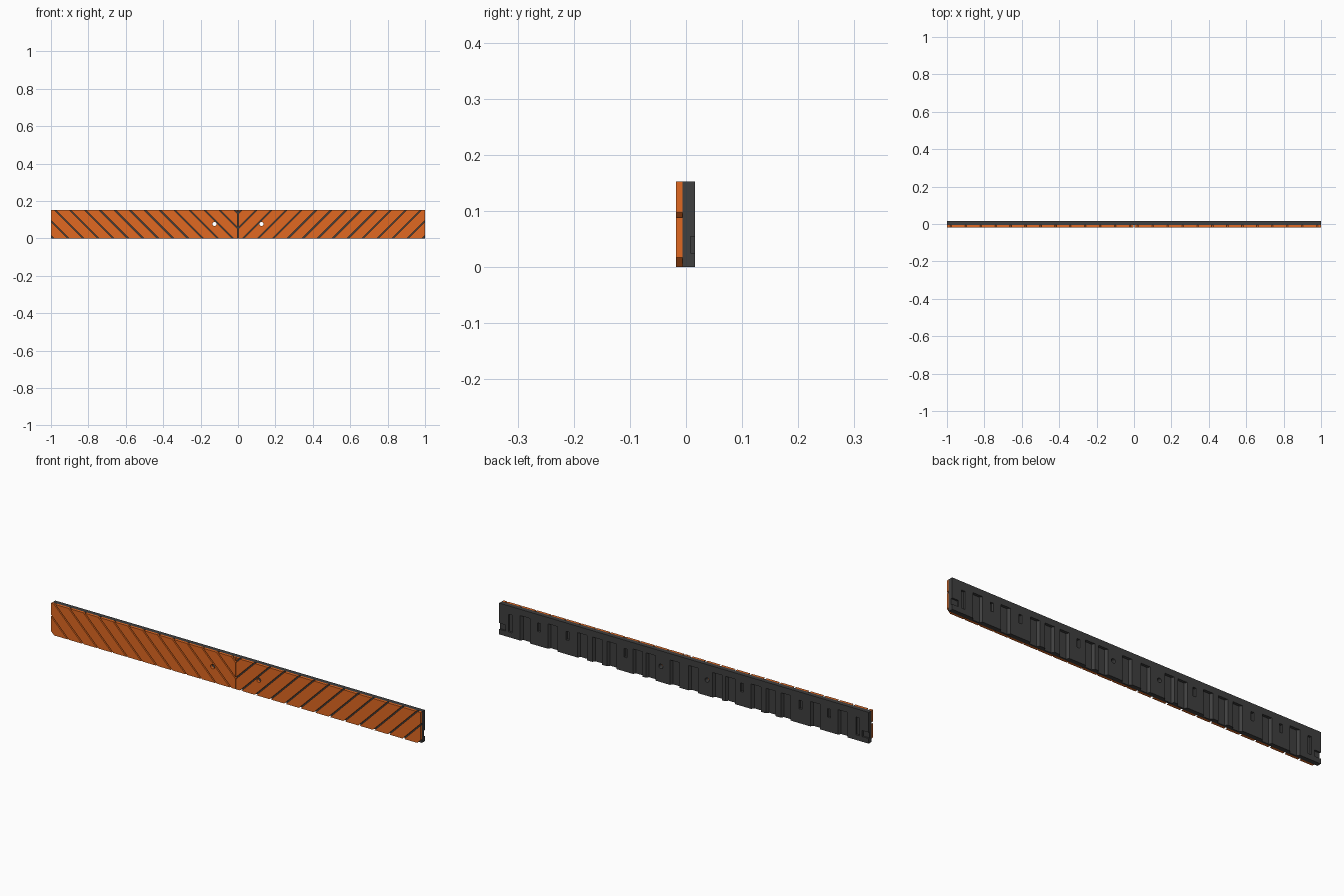
import bpy, bmesh, math
from mathutils import Vector, Matrix

if "Cube" in bpy.data.objects:
    bpy.data.objects.remove(bpy.data.objects["Cube"])

H = 0.153                       # board height
YF, YM, YB = -0.018, -0.006, 0.016   # front face, joint, back face
RAIL = 0.122                    # underside of the solid top rail


def material(name, color):
    m = bpy.data.materials.new(name)
    m.diffuse_color = color
    m.use_nodes = True
    m.node_tree.nodes["Principled BSDF"].inputs["Base Color"].default_value = m.diffuse_color
    return m


ORANGE = material("orange", (0.75, 0.14, 0.015, 1))
DARK = material("dark_rubber", (0.05, 0.05, 0.05, 1))


def add_box(bm, x0, x1, y0, y1, z0, z1):
    c = Vector(((x0 + x1) / 2, (y0 + y1) / 2, (z0 + z1) / 2))
    mat = Matrix.Translation(c) @ Matrix.Diagonal((x1 - x0, y1 - y0, z1 - z0, 1))
    bmesh.ops.create_cube(bm, size=1, matrix=mat)


def add_peg(bm, x, z, r, y0, y1, seg=20):
    mat = Matrix.Translation((x, (y0 + y1) / 2, z)) @ Matrix.Rotation(math.pi / 2, 4, 'X')
    bmesh.ops.create_cone(bm, cap_ends=True, segments=seg, radius1=r, radius2=r,
                          depth=y1 - y0, matrix=mat)


def finish(name, bm, mat=None):
    bmesh.ops.recalc_face_normals(bm, faces=bm.faces)
    me = bpy.data.meshes.new(name)
    bm.to_mesh(me)
    bm.free()
    ob = bpy.data.objects.new(name, me)
    bpy.context.collection.objects.link(ob)
    if mat:
        me.materials.append(mat)
    return ob


def cut(ob, cutter):
    m = ob.modifiers.new("cut", 'BOOLEAN')
    m.operation, m.object, m.solver = 'DIFFERENCE', cutter, 'EXACT'
    cutter.hide_render = True
    cutter.hide_set(True)


def clip(bm, co, no):
    geom = bm.verts[:] + bm.edges[:] + bm.faces[:]
    bmesh.ops.bisect_plane(bm, geom=geom, plane_co=co, plane_no=no, clear_outer=True)
    bmesh.ops.holes_fill(bm, edges=[e for e in bm.edges if e.is_boundary], sides=0)


# Orange diagonal slats on one half, separated by narrow gaps
slats = bmesh.new()
tmp = bpy.data.meshes.new("tmp")
gap = 0.0045                    # half gap measured along x
for k in range(-1, 14):
    left, right = 0.02 + 0.08 * k + gap, 0.02 + 0.08 * (k + 1) - gap
    bm = bmesh.new()
    add_box(bm, 0.0015, 1, YF, YM, 0, H)
    clip(bm, (left, 0, H), (-1, 0, 1))
    clip(bm, (right, 0, H), (1, 0, -1))
    bm.to_mesh(tmp)
    bm.free()
    slats.from_mesh(tmp)
bpy.data.meshes.remove(tmp)
facing = finish("front_slats", slats, ORANGE)

# Bolt holes through both layers
bm = bmesh.new()
for s in (-1, 1):
    add_peg(bm, 0.125 * s, 0.077, 0.011, -0.05, 0.05)
bolts = finish("bolt_hole_cutter", bm)
cut(facing, bolts)
mir = facing.modifiers.new("mirror", 'MIRROR')
mir.use_mirror_merge = False

# Dark backing: corrugated outline with slope-sided channels, extruded upwards
half = [0.05, 0.18, 0.25, 0.39, 0.47, 0.55, 0.71, 0.86]
outline = [(-1, YM), (-1, YB)]
for x in [-v for v in reversed(half)] + half:
    outline += [(x - 0.026, YB), (x - 0.018, 0.003), (x + 0.018, 0.003), (x + 0.026, YB)]
outline += [(1, YB), (1, YM)]
bm = bmesh.new()
face = bm.faces.new([bm.verts.new((x, y, 0)) for x, y in outline])
ext = bmesh.ops.extrude_face_region(bm, geom=[face])
bmesh.ops.translate(bm, vec=(0, 0, RAIL),
                    verts=[v for v in ext["geom"] if isinstance(v, bmesh.types.BMVert)])
backing = finish("ribbed_backing", bm, DARK)

# Solid rail along the top of the backing
bm = bmesh.new()
add_box(bm, -1, 1, YM, YB, RAIL, H)
finish("top_rail", bm, DARK)

# Upright slots, a shallow end recess and the side notches
bm = bmesh.new()
for s in (-1, 1):
    for x in (0.315, 0.63, 0.785):
        add_box(bm, s * x - 0.008, s * x + 0.008, 0.004, 0.03, 0.07, 0.112)
    a, b = sorted((s * 0.965, s * 1.02))
    add_box(bm, a, b, 0.008, 0.03, 0.025, 0.055)
    a, b = sorted((s * 0.93, s * 0.95))
    add_box(bm, a, b, 0.006, 0.03, 0.025, 0.112)
slots = finish("slot_cutter", bm)
cut(backing, slots)
cut(backing, bolts)
